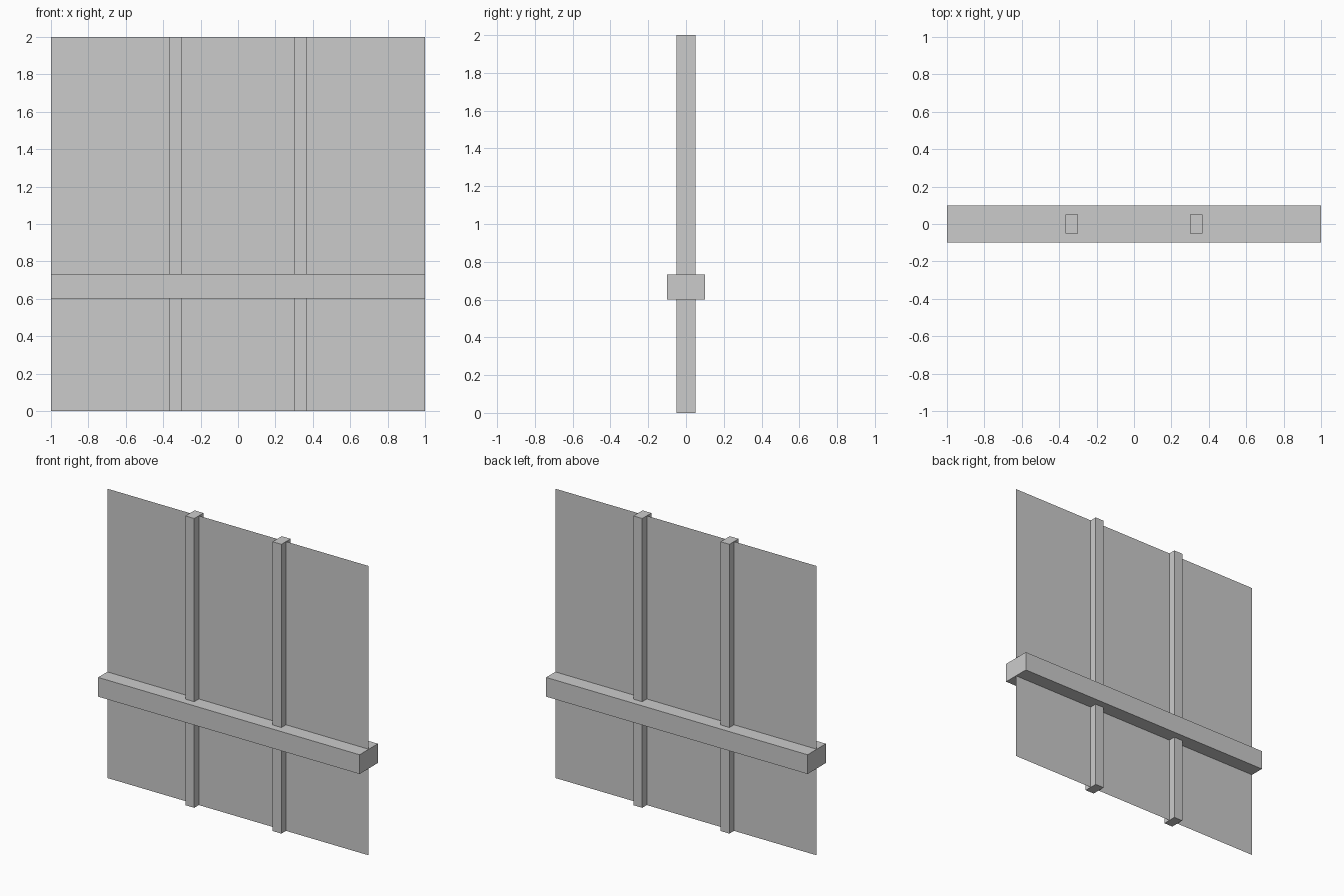
import bpy
import bmesh
from mathutils import Matrix

if "Cube" in bpy.data.objects:
    bpy.data.objects.remove(bpy.data.objects["Cube"])


def finish(name, bm):
    mesh = bpy.data.meshes.new(name)
    bm.to_mesh(mesh)
    bm.free()
    obj = bpy.data.objects.new(name, mesh)
    bpy.context.collection.objects.link(obj)
    return obj


def box(name, center, size):
    bm = bmesh.new()
    bmesh.ops.create_cube(bm, size=1, matrix=Matrix.LocRotScale(center, None, size))
    return finish(name, bm)


# Thin pane: a single sheet on the centre plane
bm = bmesh.new()
bmesh.ops.create_grid(bm, x_segments=1, y_segments=1, size=1,
                      matrix=Matrix.Translation((0, 0, 1)) @ Matrix.Rotation(1.5707963, 4, 'X'))
finish("pane", bm)

# Two upright bars at the thirds
for side, x in (("left", -1 / 3), ("right", 1 / 3)):
    box(f"upright_bar_{side}", (x, 0, 1), (0.067, 0.1, 2))

# Horizontal rail crossing in front of and behind the bars
box("cross_rail", (0, 0, 0.667), (2, 0.2, 0.133))
